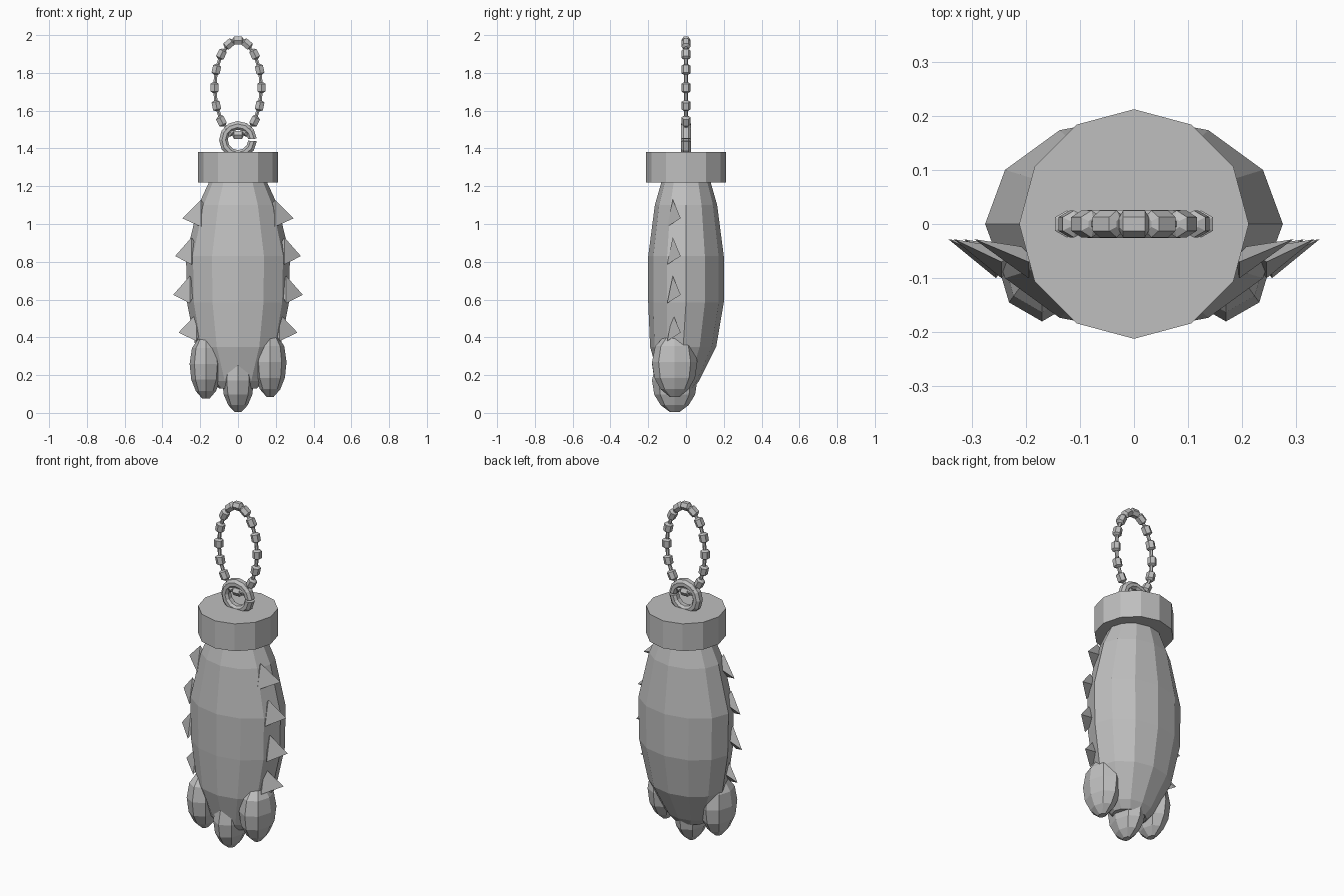
import bpy, bmesh
from math import sin, cos, pi, radians
from mathutils import Vector

cube = bpy.data.objects.get("Cube")
if cube:
    bpy.data.objects.remove(cube, do_unlink=True)

grey = bpy.data.materials.new("plain grey")
grey.use_nodes = True
grey.diffuse_color = (0.52, 0.52, 0.52, 1)
grey.node_tree.nodes["Principled BSDF"].inputs["Base Color"].default_value = grey.diffuse_color


def finish(name, bm):
    bmesh.ops.recalc_face_normals(bm, faces=bm.faces)
    mesh = bpy.data.meshes.new(name)
    bm.to_mesh(mesh)
    bm.free()
    mesh.materials.append(grey)
    obj = bpy.data.objects.new(name, mesh)
    bpy.context.collection.objects.link(obj)
    return obj


def loft(bm, rings):
    """Skin a list of point rings and cap both ends."""
    loops = [[bm.verts.new(p) for p in ring] for ring in rings]
    for a, b in zip(loops, loops[1:]):
        for i in range(len(a)):
            j = (i + 1) % len(a)
            bm.faces.new((a[i], a[j], b[j], b[i]))
    bm.faces.new(loops[0])
    bm.faces.new(loops[-1])


def oval(x, y, z, rx, ry, sides):
    return [Vector((x + rx * cos(2 * pi * i / sides),
                    y + ry * sin(2 * pi * i / sides), z)) for i in range(sides)]


def spindle(bm, start, end, profile, sides=6):
    """Turned shape between two points; profile is (fraction, radius)."""
    axis = end - start
    side = Vector((0, 1, 0))
    other = axis.normalized().cross(side)
    loft(bm, [[start + axis * t + r * (side * cos(2 * pi * i / sides)
               + other * sin(2 * pi * i / sides)) for i in range(sides)]
              for t, r in profile])


# Body: faceted oval that leans forward at the bottom
bm = bmesh.new()
body = [(0.13, -0.04, 0.10, 0.08), (0.17, -0.035, 0.14, 0.105),
        (0.35, -0.015, 0.225, 0.175), (0.585, 0, 0.27, 0.20),
        (0.83, 0, 0.275, 0.20), (1.10, 0, 0.21, 0.165), (1.24, 0, 0.145, 0.125)]
loft(bm, [oval(0, y, z, rx, ry, 12) for z, y, rx, ry in body])
finish("body", bm)

# Cap
bm = bmesh.new()
loft(bm, [oval(0, 0, z, 0.212, 0.212, 12) for z in (1.22, 1.38)])
finish("cap", bm)

# Toes: profile is (height fraction, radius fraction)
toe_profile = [(0, 0.22), (0.12, 0.62), (0.3, 0.9), (0.55, 1),
               (0.8, 0.86), (0.94, 0.5), (1, 0.2)]
for name, x, low, high, rx in (("right_toe", -0.17, 0.075, 0.41, 0.086),
                               ("middle_toe", 0, 0.005, 0.31, 0.084),
                               ("left_toe", 0.17, 0.085, 0.42, 0.087)):
    bm = bmesh.new()
    loft(bm, [oval(x, -0.06, low + (high - low) * t, rx * r, 0.12 * r, 8)
              for t, r in toe_profile])
    finish(name, bm)

# Fur tufts: thin three-sided spikes down both sides
for label, side in (("left", 1), ("right", -1)):
    bm = bmesh.new()
    for base, tip, z in ((0.195, 0.295, 1.03), (0.245, 0.333, 0.83),
                         (0.255, 0.343, 0.625), (0.22, 0.315, 0.425)):
        top, low, point, root = [bm.verts.new((side * x, y, h)) for x, y, h in (
            (base, -0.07, z + 0.1), (base, -0.10, z - 0.045),
            (tip, -0.028, z), (base - 0.04, -0.05, z + 0.03))]
        for face in ((top, low, point), (top, point, root),
                     (low, root, point), (top, root, low)):
            bm.faces.new(face)
    finish(label + "_fur_tufts", bm)

# Split ring on the cap
bm = bmesh.new()
ring = []
for k in range(13):
    a = radians(4 + 352 * k / 12)
    out = Vector((cos(a), 0, sin(a)))
    ring.append([Vector((0, 0, 1.445)) + out * r + Vector((0, y, 0)) for r, y in (
        (0.1, -0.013), (0.1, 0.013), (0.085, 0.026),
        (0.066, 0.026), (0.054, 0.013), (0.054, -0.013),
        (0.066, -0.026), (0.085, -0.026))])
loft(bm, ring)
finish("split_ring", bm)

# Ball chain: beads and thin links on an oval
beads, links = bmesh.new(), bmesh.new()
COUNT = 16


def chain_point(k):
    a = 2 * pi * k / COUNT
    return Vector((0.124 * sin(a), 0, 1.722 + 0.25 * cos(a)))


for k in range(COUNT):
    here = chain_point(k)
    along = (chain_point(k + 1) - chain_point(k - 1)).normalized() * 0.028
    spindle(beads, here - along, here + along,
            [(0, 0.011), (0.14, 0.025), (0.86, 0.025), (1, 0.011)])
    spindle(links, here, chain_point(k + 1), [(0, 0.01), (1, 0.01)])
finish("chain_beads", beads)
finish("chain_links", links)
